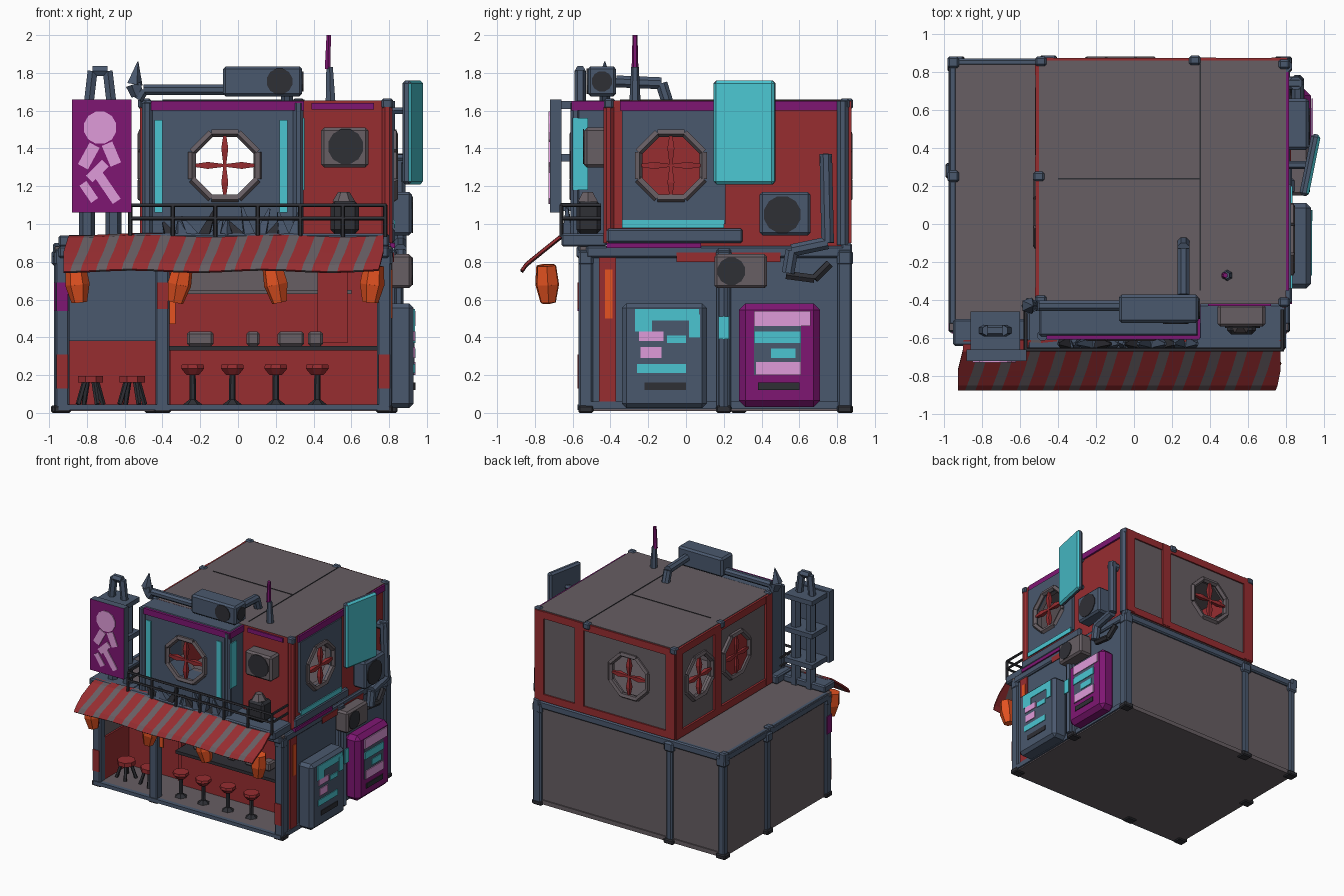
import bpy, bmesh, math, random
from mathutils import Vector, Matrix, Euler

if "Cube" in bpy.data.objects:
    bpy.data.objects.remove(bpy.data.objects["Cube"])
random.seed(4)

COL = {"grey": (.135, .112, .125), "blue": (.068, .098, .155), "red": (.31, .026, .03),
       "purple": (.21, .008, .17), "cyan": (.07, .56, .64), "pink": (.74, .33, .70),
       "orange": (.78, .085, .015), "dark": (.028, .029, .036)}
M = {}
for k, c in COL.items():
    M[k] = bpy.data.materials.new(k + " paint")
    M[k].diffuse_color = (*c, 1)


def finish(name, bm, mat):
    me = bpy.data.meshes.new(name)
    bm.normal_update()
    bm.to_mesh(me)
    bm.free()
    me.materials.append(M[mat])
    ob = bpy.data.objects.new(name, me)
    bpy.context.collection.objects.link(ob)
    return ob


def box(name, x0, x1, y0, y1, z0, z1, mat, bev=0, rot=(0, 0, 0)):
    bm = bmesh.new()
    bmesh.ops.create_cube(bm, size=1, matrix=Matrix.Diagonal((x1 - x0, y1 - y0, z1 - z0, 1)))
    if bev:
        bmesh.ops.bevel(bm, geom=bm.edges[:], offset=bev, segments=1, affect='EDGES')
    c = Matrix.Translation(((x0 + x1) / 2, (y0 + y1) / 2, (z0 + z1) / 2))
    bm.transform(c @ Euler(rot).to_matrix().to_4x4())
    return finish(name, bm, mat)


def rod(name, pts, radii, mat, n=8):
    if not isinstance(radii, (list, tuple)):
        radii = [radii] * len(pts)
    bm = bmesh.new()
    for a, b, ra, rb in zip(pts, pts[1:], radii, radii[1:]):
        a, b = Vector(a), Vector(b)
        d = b - a
        m = Matrix.Translation((a + b) / 2) @ d.to_track_quat('Z', 'Y').to_matrix().to_4x4()
        m = m @ Matrix.Rotation(math.pi / n, 4, 'Z')
        bmesh.ops.create_cone(bm, cap_ends=True, segments=n, radius1=ra, radius2=rb, depth=d.length, matrix=m)
    return finish(name, bm, mat)


def paint(ob, mat, rule):
    ob.data.materials.append(M[mat])
    for p in ob.data.polygons:
        if rule(p.normal, p.center):
            p.material_index = len(ob.data.materials) - 1


def cut(ob, cutters):
    for c in cutters:
        m = ob.modifiers.new("cut", 'BOOLEAN')
        m.operation, m.solver, m.object = 'DIFFERENCE', 'EXACT', c
        bpy.context.view_layer.update()
        me = bpy.data.meshes.new_from_object(ob.evaluated_get(bpy.context.evaluated_depsgraph_get()))
        ob.modifiers.clear()
        ob.data = me


def window(name, c, axis):
    # octagonal ring with four tapering spokes
    c, t = Vector(c), Vector((0, 1, 0)) if axis == 'y' else Vector((1, 0, 0))
    s = t.cross(Vector((0, 0, 1)))
    ring = [c + .187 * (s * math.cos(a) + Vector((0, 0, math.sin(a))))
            for a in [(i + .5) * math.pi / 4 for i in range(9)]]
    rod(name + "_ring", ring, .022, "grey", 5)
    for i, d in enumerate([s, -s, Vector((0, 0, 1)), Vector((0, 0, -1))]):
        rod(f"{name}_spoke_{i}", [c, c + d * .09, c + d * .175], [.01, .026, .008], "red", 4)


# ---- ground floor shell
box("floor_slab", -.95, .80, -.56, .86, .01, .045, "grey")
box("lower_roof", -.97, .81, -.56, .86, .83, .88, "grey")
box("left_wall", -.95, -.91, -.53, .85, .03, .84, "grey")
box("right_wall", .76, .80, -.53, .85, .03, .84, "blue")
box("back_wall", -.94, .79, .81, .85, .03, .84, "grey")
box("room_back_wall", -.40, .76, .08, .11, .04, .83, "red")
box("left_bay_wall", -.91, -.40, -.18, -.15, .04, .38, "red")
box("left_bay_window", -.91, -.40, -.20, -.15, .38, .83, "blue")
box("bay_divider", -.42, -.39, -.20, .11, .04, .83, "red")
box("inner_right_wall", .745, .76, -.50, .1, .04, .83, "red")
box("inner_left_wall", -.91, -.895, -.50, -.15, .04, .4, "red")
box("front_curb", -.95, .80, -.575, -.54, .015, .045, "blue")

# corner posts, intermediate posts, feet and beams
for i, (x, y) in enumerate([(-.93, -.53), (-.40, -.53), (.775, -.53), (-.935, .84), (-.45, .845),
                            (.785, .84), (-.945, .28), (.80, .20)]):
    w = .028 if i in (3, 4, 6) else .038
    box(f"post_{i}", x - w, x + w, y - w, y + w, .02, .87, "blue", .01)
    box(f"foot_{i}", x - .045, x + .045, y - .04, y + .04, 0, .04, "dark", .008)
    box(f"joint_{i}", x - .043, x + .043, y - .04, y + .04, .78, .86, "blue", .012)
for n, a in {"front": (-.95, .80, -.58, -.53), "back": (-.95, .80, .83, .87),
             "left": (-.975, -.93, -.53, .85), "right": (.775, .82, -.53, .85)}.items():
    box(n + "_beam", *a, .82, .883, "blue", .01)
box("right_base_beam", .78, .815, -.53, .85, .02, .06, "blue")
# painted patches on the posts and right wall
for i, (x, z0, z1, c) in enumerate([(-.93, .13, .31, "red"), (.775, .13, .31, "red"), (-.93, .54, .69, "purple"),
                                    (-.40, .55, .69, "red")]):
    box(f"post_patch_{i}", x - .03, x + .03, -.575, -.568, z0, z1, c)
box("left_side_purple_patch", -.974, -.966, -.56, -.50, .54, .69, "purple")
box("orange_drip", -.37, -.33, -.53, -.52, .47, .60, "orange")
box("right_red_strip", .795, .812, -.46, -.37, .06, .84, "red")
box("right_orange_strip", .812, .817, -.43, -.39, .50, .76, "orange")
box("right_red_beam_strip", .82, .825, -.05, .50, .80, .85, "red")
box("right_purple_strip", .805, .831, -.42, .08, .872, .90, "purple")
for i, (x, y, z) in enumerate([(.93, .045, .46), (.874, .20, .45)]):
    box(f"cyan_spot_{i}", x, x + .007, y - .028, y + .028, z - .06, z + .06, "cyan")

# ---- bar interior
box("counter_front", -.36, .745, -.25, -.21, .04, .33, "red")
box("counter_top", -.37, .745, -.31, -.10, .33, .355, "dark")
for i, (x, w) in enumerate([(-.20, .07), (.08, .035), (.28, .07), (.41, .04)]):
    box(f"counter_item_{i}", x - w, x + w, -.22, -.13, .355, .43, "grey", .012)
box("wall_shelf", -.33, .60, .0, .08, .63, .65, "grey")
box("shelf_upper_panel", -.36, .44, .05, .08, .65, .80, "grey")
box("shelf_side", .42, .58, -.02, .08, .37, .80, "red")
for i, x in enumerate([-.24, -.03, .20, .42]):
    rod(f"bar_stool_seat_{i}", [(x, -.42, .20), (x, -.42, .235), (x, -.42, .255)], [.035, .066, .062], "red")
    rod(f"bar_stool_leg_{i}", [(x, -.42, .045), (x, -.42, .07), (x, -.42, .205)], [.05, .018, .016], "dark", 6)
for i, x in enumerate([-.78, -.56]):
    rod(f"low_stool_seat_{i}", [(x, -.38, .16), (x, -.38, .195)], .072, "red")
    for j in range(4):
        a = j * math.pi / 2 + .5
        u, v = math.cos(a), math.sin(a)
        rod(f"low_stool_leg_{i}_{j}", [(x + .035 * u, -.38 + .035 * v, .17), (x + .075 * u, -.38 + .075 * v, .045)],
            .014, "dark", 5)

# ---- upper room, hollow with see-through octagonal windows
cut_y = rod("window_cutter_y", [(-.07, -.8, 1.31), (-.07, 1, 1.31)], .18, "grey")
cut_x = rod("window_cutter_x", [(.5, -.08, 1.31), (1, -.08, 1.31)], .18, "grey")
cut_l = rod("window_cutter_left", [(-.7, .54, 1.31), (-.3, .54, 1.31)], .18, "grey")
hollow = box("hollow_cutter", -.46, .76, -.38, .82, .93, 1.61, "grey")
room = box("upper_room", -.50, .80, -.42, .86, .88, 1.655, "grey")
cut(room, [hollow, cut_y, cut_x, cut_l])
paint(room, "red", lambda n, c: (n.x > .9 and (c.x > .79 or c.x < -.4)) or (n.y < -.9 and c.y < -.41))
block = box("front_block", -.50, .34, -.59, -.41, .93, 1.655, "blue", .012)
cut(block, [cut_y])
panel = box("right_window_panel", .79, .825, -.34, .21, 1.0, 1.60, "blue")
cut(panel, [cut_x])
for c in (cut_y, cut_x, cut_l, hollow):
    bpy.data.objects.remove(c)
window("front_window", (-.07, -.595, 1.31), 'y')
window("back_window", (-.07, .86, 1.31), 'y')
window("right_window", (.825, -.08, 1.31), 'x')
window("left_rear_window", (-.50, .54, 1.31), 'x')
window("left_front_window", (-.51, .06, 1.31), 'x')
rod("left_red_pane", [(-.507, .06, 1.31), (-.499, .06, 1.31)], .175, "red")

# red frames on back, left and right of the upper room
for i, x in enumerate([-.465, .39, .765]):
    box(f"back_red_frame_{i}", x - .042, x + .042, .85, .875, .90, 1.65, "red")
for i, y in enumerate([-.375, .31, .825]):
    box(f"left_red_frame_{i}", -.52, -.49, y - .042, y + .042, .90, 1.65, "red")
for i, z in enumerate([.92, 1.62]):
    box(f"back_red_rail_{i}", -.50, .80, .85, .872, z - .03, z + .03, "red")
    box(f"left_red_rail_{i}", -.517, -.49, -.42, .86, z - .03, z + .03, "red")
box("right_purple_top", .79, .815, -.35, .80, 1.60, 1.65, "purple")
box("right_foot_beam", .79, .83, -.42, .30, .90, .975, "blue", .01)
box("right_cyan_strip", .825, .832, -.34, .20, .98, 1.02, "cyan")
for i, (x, y) in enumerate([(-.49, .855), (.79, .84), (.32, .86), (-.50, .25), (.79, -.41), (-.49, -.40)]):
    box(f"roof_knuckle_{i}", x - .03, x + .03, y - .025, y + .025, 1.61, 1.665, "blue", .01)
for i, (x, y) in enumerate([(-.95, .85), (-.95, .25), (.79, .85)]):
    box(f"lower_knuckle_{i}", x - .03, x + .03, y - .03, y + .03, .82, .90, "blue", .01)
rod("right_corner_pipe", [(.80, .83, .89), (.80, .83, 1.65)], .033, "blue")
box("roof_seam_long", .345, .352, -.35, .84, 1.653, 1.659, "dark")
box("roof_seam_cross", -.40, .35, .235, .241, 1.653, 1.659, "dark")

# front block trim
for i, x in enumerate([-.48, .32]):
    rod(f"block_corner_{i}", [(x, -.585, .95), (x, -.585, 1.64)], .03, "blue")
for i, x in enumerate([-.42, .24]):
    box(f"block_cyan_strip_{i}", x - .021, x + .021, -.598, -.589, 1.06, 1.55, "cyan")
box("block_side_cyan", .345, .353, -.60, -.52, 1.18, 1.56, "cyan")
box("block_purple_front", -.46, .345, -.607, -.585, 1.60, 1.65, "purple")
box("block_purple_side", .335, .35, -.60, -.42, 1.60, 1.65, "purple")
box("red_wall_purple_strip", .39, .72, -.43, -.42, 1.605, 1.64, "purple")
rod("red_wall_corner", [(.79, -.41, .9), (.79, -.41, 1.62)], .03, "red")


# ---- fan units
def fan_unit(name, b, centre, r, axis, mat="blue"):
    box(name, *b, mat, .015)
    d = Vector((0, -.006, 0)) if axis == 'y' else Vector((.006, 0, 0))
    rod(name + "_fan", [Vector(centre), Vector(centre) + d], r, "dark", 12)


fan_unit("front_fan_unit", (.44, .69, -.54, -.42, 1.30, 1.51), (.57, -.54, 1.41), .095, 'y', "grey")
fan_unit("right_fan_unit", (.80, .92, .39, .66, .94, 1.17), (.92, .51, 1.05), .10, 'x')
fan_unit("small_fan_unit", (.80, .92, .15, .43, .66, .84), (.92, .24, .75), .075, 'x', "grey")
fan_unit("roof_fan_unit", (-.08, .34, -.52, -.37, 1.675, 1.835), (.22, -.52, 1.755), .07, 'y')
rod("roof_unit_end_fan", [(.34, -.445, 1.755), (.346, -.445, 1.755)], .055, "dark", 12)
box("balcony_unit", .49, .64, -.58, -.45, .95, 1.12, "dark", .02)
rod("balcony_pot", [(.56, -.52, 1.12), (.56, -.52, 1.17)], [.06, .03], "grey", 6)

# ---- roof pipes and antenna
rod("roof_pipe", [(-.53, -.43, 1.66), (-.50, -.43, 1.71), (-.06, -.43, 1.71)], .03, "blue")
rod("roof_spike", [(-.53, -.43, 1.68), (-.55, -.43, 1.74), (-.53, -.43, 1.86)], [.035, .045, .003], "blue", 5)
rod("roof_back_pipe", [(.26, -.37, 1.755), (.26, -.13, 1.745), (.26, -.10, 1.65)], .034, "blue")
rod("antenna_base", [(.49, -.27, 1.64), (.485, -.27, 1.83)], [.03, .02], "blue", 6)
rod("antenna_tip", [(.475, -.27, 1.82), (.48, -.27, 2.0)], [.018, .013], "purple", 6)

# ---- right side pipes
rod("drain_pipe", [(.85, .74, 1.37), (.86, .75, .90), (.86, .56, .86), (.86, .54, .74)], .036, "blue")
rod("drain_elbow", [(.80, .74, 1.34), (.87, .74, 1.34)], .036, "blue")
rod("lower_loop_pipe", [(.84, .53, .73), (.84, .68, .71), (.83, .76, .79)], .025, "dark", 6)
rod("wall_pipe", [(.85, .20, .03), (.85, .20, .66)], .025, "blue", 6)

# ---- vending machines
box("blue_machine", .79, .93, -.34, .11, .025, .58, "blue", .025)
box("purple_machine", .79, .93, .28, .71, .03, .58, "purple", .035)
box("purple_machine_screen", .93, .934, .36, .61, .20, .54, "blue")
for i, (y0, y1, z0, z1, c) in enumerate([
        (-.27, .07, .49, .55, "cyan"), (-.27, -.18, .43, .49, "cyan"), (-.25, -.12, .38, .43, "pink"),
        (-.10, .0, .37, .41, "cyan"), (-.24, -.13, .29, .35, "pink"), (-.26, .0, .21, .26, "cyan"),
        (-.22, .0, .12, .16, "dark"), (.36, .66, .46, .54, "pink"), (.36, .61, .37, .43, "cyan"),
        (.45, .58, .29, .34, "cyan"), (.37, .61, .20, .27, "pink"), (.38, .60, .12, .16, "dark")]):
    x = .934 if i > 6 else .93
    box(f"machine_panel_{i}", x, x + .006, y0, y1, z0, z1, c)

# ---- signs
s = box("right_cyan_sign", .90, .95, .145, .475, 1.21, 1.76, "blue", .015, (0, 0, -.2))
paint(s, "cyan", lambda n, c: n.x > .5)
for i, z in enumerate([1.35, 1.6]):
    rod(f"right_sign_arm_{i}", [(.79, .31, z), (.92, .31, z)], .02, "blue", 6)
sg = box("left_sign", -.88, -.565, -.72, -.66, 1.06, 1.66, "blue")
paint(sg, "purple", lambda n, c: n.y < -.5)
rod("sign_dot", [(-.73, -.72, 1.51), (-.73, -.727, 1.51)], .088, "pink", 12)
for i, (x, z, w, h, a) in enumerate([(-.79, 1.36, .06, .13, .5), (-.67, 1.37, .06, .12, -.4),
                                     (-.745, 1.28, .05, .12, .8), (-.79, 1.17, .045, .11, -.6),
                                     (-.69, 1.19, .05, .17, -.6)]):
    box(f"sign_mark_{i}", x - w / 2, x + w / 2, -.727, -.719, z - h / 2, z + h / 2, "pink", 0, (0, a, 0))
for i, x in enumerate([-.80, -.66]):
    rod(f"sign_post_{i}", [(x, -.53, .87), (x, -.53, 1.64)], .042, "blue", 6)
for i, z in enumerate([1.09, 1.35, 1.63]):
    box(f"sign_bracket_{i}", -.86, -.60, -.67, -.46, z - .02, z + .02, "blue")
rod("sign_top_loop", [(-.79, -.56, 1.64), (-.77, -.56, 1.81), (-.69, -.56, 1.81), (-.67, -.56, 1.64)], .03, "blue", 6)

# ---- balcony, railing and clutter
box("balcony_floor", -.56, .80, -.66, -.42, .88, .95, "blue", .01)
box("balcony_left_ledge", -.95, -.56, -.64, -.50, .88, .94, "blue", .01)
for i, z in enumerate([1.03, 1.10]):
    rod(f"railing_{i}", [(-.57, -.45, z), (-.57, -.66, z), (.78, -.66, z), (.78, -.45, z)], .011, "dark", 5)
for i in range(7):
    x = -.57 + i * .225
    rod(f"railing_post_{i}", [(x, -.66, .93), (x, -.66, 1.10)], .012, "dark", 5)
for i in range(12):
    x = -.36 + i * .06
    rod(f"balcony_clutter_{i}", [(x, -.625, .94), (x + random.uniform(-.07, .07), -.63, random.uniform(1.0, 1.1))],
        [.04, .008], "dark" if i % 3 == 0 else "blue", 4)

# ---- striped awning
bm = bmesh.new()
prof = [(-.61, .947, .035), (-.67, .935, .03), (-.77, .855, 0), (-.85, .79, -.03), (-.875, .755, -.04)]
xs = [-.93]
while xs[-1] < .76:
    xs.append(xs[-1] + (.082 if len(xs) % 2 else .054))
rows = [[bm.verts.new((min(.77, max(-.925, x + k)), y, z + .006 * math.sin(x * 9))) for x in xs] for y, z, k in prof]
for a, b in zip(rows, rows[1:]):
    for i in range(len(xs) - 1):
        f = bm.faces.new((a[i], b[i], b[i + 1], a[i + 1]))
        f.material_index = i % 2
aw = finish("awning", bm, "red")
aw.data.materials.append(M["grey"])
m = aw.modifiers.new("thickness", 'SOLIDIFY')
m.thickness = .014

# ---- hanging lanterns
for i, (x, t) in enumerate([(-.85, .01), (-.31, -.02), (.20, .02), (.71, -.01)]):
    rod(f"lantern_{i}", [(x + t, -.73, .585), (x, -.735, .68), (x - t, -.74, .78)], [.042, .065, .054], "orange", 6)

for m in bpy.data.materials:
    if m.users and not m.is_grease_pencil:
        m.use_nodes = True
        m.node_tree.nodes["Principled BSDF"].inputs["Base Color"].default_value = m.diffuse_color
